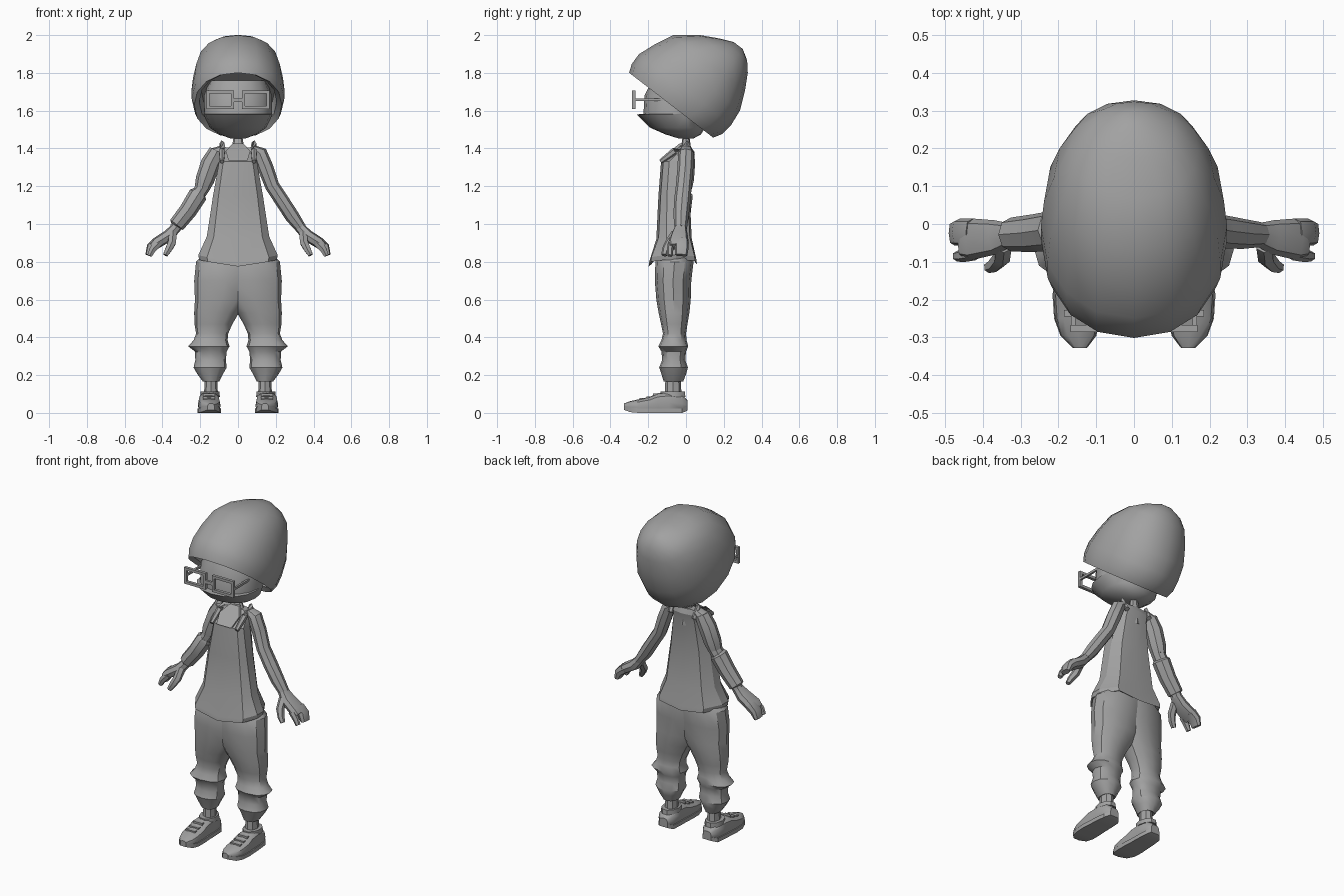
import bpy, bmesh, math
from mathutils import Vector

grey = bpy.data.materials.new("plain_grey")
grey.diffuse_color = (0.36, 0.36, 0.36, 1)
X, Y, Z = Vector((1, 0, 0)), Vector((0, 1, 0)), Vector((0, 0, 1))


def finish(name, bm, angle=35):
    bmesh.ops.recalc_face_normals(bm, faces=bm.faces)
    me = bpy.data.meshes.new(name)
    bm.to_mesh(me)
    bm.free()
    me.materials.append(grey)
    ob = bpy.data.objects.new(name, me)
    bpy.context.collection.objects.link(ob)
    bpy.ops.object.select_all(action='DESELECT')
    ob.select_set(True)
    bpy.context.view_layer.objects.active = ob
    bpy.ops.object.shade_smooth_by_angle(angle=math.radians(angle))
    return ob


def ring(c, u, v, a, b, n=12, p=2.0):
    """Rounded cross-section around c spanned by u and v."""
    pts = []
    for i in range(n):
        t = 2 * math.pi * i / n
        co, si = math.cos(t), math.sin(t)
        pts.append(Vector(c) + u * (a * math.copysign(abs(co) ** (2 / p), co))
                   + v * (b * math.copysign(abs(si) ** (2 / p), si)))
    return pts


def loft(name, rings, angle=35):
    """Skin a list of rings and cap both ends."""
    bm = bmesh.new()
    rows = [[bm.verts.new(p) for p in r] for r in rings]
    n = len(rows[0])
    for a, b in zip(rows, rows[1:]):
        for i in range(n):
            j = (i + 1) % n
            bm.faces.new((a[i], a[j], b[j], b[i]))
    bm.faces.new(rows[0][::-1])
    bm.faces.new(rows[-1])
    return finish(name, bm, angle)


def limb(name, stations, n=8, p=2.0, angle=35):
    """Tube along points (x, y, z, half width in y, half thickness)."""
    pts = [Vector(s[:3]) for s in stations]
    rings = []
    for i, s in enumerate(stations):
        t = (pts[min(i + 1, len(pts) - 1)] - pts[max(i - 1, 0)]).normalized()
        v = t.cross(Y).normalized()
        rings.append(ring(pts[i], v.cross(t), v, s[3], s[4], n, p))
    return loft(name, rings, angle)


def box(name, lo, hi):
    rings = [[Vector((x, y, z)) for x, y in ((lo[0], lo[1]), (hi[0], lo[1]), (hi[0], hi[1]), (lo[0], hi[1]))]
             for z in (lo[2], hi[2])]
    return loft(name, rings)


# Egg-shaped hat, tilted back: (height on axis, front, back, half width)
axis_u, axis_v = Vector((0, .79, -.61)), Vector((0, .61, .79))
base = Vector((0, -.08, 1.63))
hat = [(.10, -.24, .25, .195), (.02, -.255, .255, .205), (0, -.28, .283, .232), (.045, -.297, .31, .245),
       (.11, -.299, .318, .246), (.2, -.265, .308, .238), (.3, -.217, .265, .212),
       (.385, -.11, .218, .17), (.435, -.015, .175, .11), (.468, .06, .12, .03)]
loft("hat", [ring(base + axis_v * v + axis_u * ((f + b) / 2), axis_u, X, (b - f) / 2, w, 16, 2.15)
             for v, f, b, w in hat], 40)

# Head with a firm jaw edge: (z, front, back, half width)
head = [(1.453, -.04, .04, .04), (1.475, -.11, .08, .10), (1.51, -.19, .1, .15), (1.58, -.262, .11, .183),
        (1.583, -.225, .11, .18), (1.68, -.22, .12, .18), (1.76, -.18, .13, .15)]
loft("head", [ring((0, (f + b) / 2, z), X, Y, w, (b - f) / 2, 16, 2.2) for z, f, b, w in head])

# Glasses: two open square frames, bridge and arms
for s in (-1, 1):
    bm = bmesh.new()
    loops = []
    for y, inset in ((-.285, 0), (-.285, .016), (-.267, .016), (-.267, 0)):
        x0, x1, z0, z1 = .022 + inset, .168 - inset, 1.608 + inset, 1.708 - inset
        loops.append([bm.verts.new((s * x, y, z)) for x, z in ((x0, z0), (x1, z0), (x1, z1), (x0, z1))])
    for k in range(4):
        a, b = loops[k], loops[(k + 1) % 4]
        for i in range(4):
            j = (i + 1) % 4
            bm.faces.new((a[i], a[j], b[j], b[i]))
    finish("glasses_frame", bm)
    box("glasses_arm", (s * .161 - .006, -.27, 1.65), (s * .161 + .006, -.1, 1.664))
box("glasses_bridge", (-.025, -.283, 1.645), (.025, -.269, 1.665))

# Neck and front collar flap
loft("neck", [ring((0, y, z), X, Y, r, r * .8, 8) for z, y, r in
              ((1.30, -.02, .065), (1.385, -.01, .05), (1.42, 0, .03), (1.48, 0, .02))])
loft("collar", [[Vector(p) for p in ((-w, y, z), (w, y, z), (w, y + .02, z), (-w, y + .02, z))]
                for w, y, z in ((.05, -.139, 1.335), (.065, -.085, 1.385), (.03, -.035, 1.425))])

# Sleeveless top: (z, half width, front, back, centre dip), ten-sided
shirt = [(.85, .16, -.14, .03, 0), (.805, .195, -.185, .05, .02), (.80, .205, -.198, .058, .025),
         (.825, .21, -.195, .055, .025), (.93, .165, -.157, .03, .01), (1.15, .132, -.146, .02, 0),
         (1.33, .1, -.132, .03, 0), (1.375, .09, -.06, .04, 0), (1.405, .07, -.035, .03, 0)]
rows = []
for z, w, f, b, dip in shirt:
    m = f * .55 + b * .45
    half = [(.78, f + .012, 0), (1, m - .03, .4), (1, m + .03, .4), (.72, b - .01, .2)]
    r = [Vector((0, f, z - dip))] + [Vector((k * w, y, z + lift * dip)) for k, y, lift in half]
    r += [Vector((0, b, z - dip * .5))] + [Vector((-k * w, y, z + lift * dip)) for k, y, lift in half[::-1]]
    rows.append(r)
loft("shirt", rows, 22)

# Trouser leg: (z, inner x, outer x, front, back)
leg = [(.87, -.11, .15, -.13, .02), (.8, -.11, .222, -.162, .04), (.7, -.1, .232, -.165, .028),
       (.6, -.06, .228, -.157, .025), (.53, -.005, .232, -.145, .018), (.47, .03, .23, -.132, .008),
       (.42, .052, .222, -.122, 0), (.385, .055, .235, -.13, .003), (.352, .045, .264, -.146, .012),
       (.325, .06, .228, -.13, 0), (.28, .064, .226, -.126, -.004), (.24, .06, .235, -.142, .01),
       (.205, .08, .215, -.13, 0), (.165, .1, .185, -.118, -.015), (.175, .11, .17, -.1, -.035)]
# Shoe cross-sections: (y, centre x, half width, bottom, top)
shoe = [(.008, .148, .028, .012, .066), (-.02, .15, .05, 0, .095), (-.09, .152, .055, 0, .112),
        (-.15, .153, .057, 0, .105), (-.19, .153, .06, 0, .086), (-.25, .151, .058, 0, .072),
        (-.295, .147, .046, .004, .062), (-.328, .143, .018, .016, .05)]
for s in (-1, 1):
    loft("trouser_leg", [ring((s * (i + o) / 2, (f + b) / 2, z), X, Y, (o - i) / 2, (b - f) / 2, 12, 2.3)
                         for z, i, o, f, b in leg])
    loft("ankle", [ring((s * .143, -.068, z), X, Y, w, w * 1.2, 8)
                   for z, w in ((.05, .042), (.11, .036), (.2, .034))])
    loft("shoe", [ring((s * c, y, (lo + hi) / 2), X, Z, w, (hi - lo) / 2, 12, 2.8)
                  for y, c, w, lo, hi in shoe])
    loft("shoe_sole", [[Vector((s * c + k * w * 1.04, y, z)) for k, z in
                        ((-1, lo), (1, lo), (1, lo + .024), (-1, lo + .024))] for y, c, w, lo, hi in shoe])
    loft("shoe_collar", [ring((s * .148, -.07, z), X, Y, w, w * 1.35, 10)
                         for z, w in ((.085, .052), (.112, .05), (.112, .04))])
    for y, z in ((-.165, .101), (-.2, .086), (-.235, .078)):
        box("shoe_strap", (s * .153 - .032, y - .01, z - .012), (s * .153 + .032, y + .008, z + .002))

    # Arm, from shoulder to wrist
    limb("arm", [(s * .075, 0, 1.40, .03, .02), (s * .115, 0, 1.375, .042, .04), (s * .145, -.003, 1.3, .042, .042),
                 (s * .182, -.012, 1.2, .042, .038), (s * .235, -.02, 1.12, .044, .038),
                 (s * .287, -.026, 1.04, .04, .038), (s * .335, -.028, .975, .033, .029)])
    # Hand: palm, joined fingers, index finger and thumb
    limb("palm", [(s * .325, -.028, .985, .03, .027), (s * .365, -.035, .94, .045, .032),
                  (s * .43, -.04, .9, .055, .03), (s * .45, -.04, .88, .05, .024)], 8, 2.6)
    limb("fingers", [(s * .425, -.022, .905, .036, .03), (s * .46, -.022, .875, .036, .026),
                     (s * .475, -.025, .835, .032, .016)], 8, 2.8)
    limb("index_finger", [(s * .42, -.078, .9, .018, .022), (s * .452, -.084, .865, .017, .02),
                          (s * .468, -.085, .832, .014, .014)], 6)
    limb("thumb", [(s * .345, -.055, .95, .025, .024), (s * .35, -.09, .9, .022, .024),
                   (s * .368, -.108, .865, .02, .02), (s * .385, -.115, .835, .015, .014)], 6)
    # Shoulder strap
    limb("shoulder_strap", [(s * .085, -.135, 1.33, .012, .012), (s * .085, -.06, 1.385, .02, .018),
                            (s * .082, 0, 1.415, .03, .015), (s * .08, .035, 1.36, .015, .015)], 6)

# One-sided shoulder guard and forearm sleeve
limb("shoulder_guard", [(-.11, 0, 1.385, .044, .044), (-.145, -.002, 1.32, .05, .052),
                        (-.175, -.008, 1.235, .05, .05), (-.19, -.012, 1.19, .044, .04)])
limb("forearm_sleeve", [(-.205, -.015, 1.165, .044, .04), (-.212, -.017, 1.155, .053, .05),
                        (-.265, -.024, 1.07, .05, .047), (-.325, -.028, .995, .045, .043),
                        (-.328, -.028, .99, .032, .03)])
